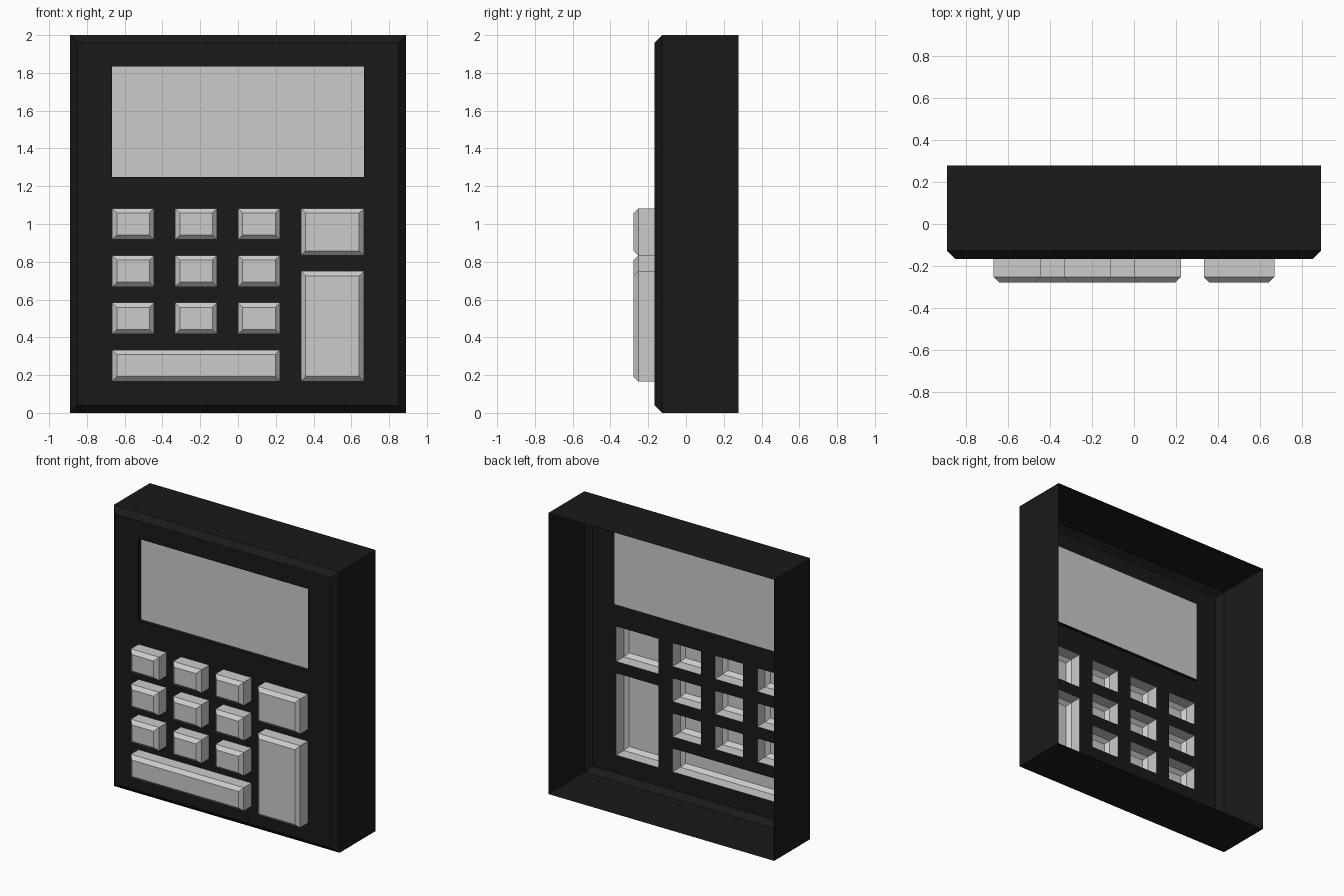
import bpy

if "Cube" in bpy.data.objects:
    bpy.data.objects.remove(bpy.data.objects["Cube"])

U = 1 / 18                      # layout module
FRONT, BACK = -3 * U, 5 * U     # case depth
KEY_FRONT = -5 * U
CHAMFER, KEY_CHAMFER, RECESS = 0.04, 0.025, 0.026

black = bpy.data.materials.new("black_plastic")
black.diffuse_color = (0.01, 0.01, 0.01, 1)
black.use_nodes = True
black.node_tree.nodes["Principled BSDF"].inputs["Base Color"].default_value = black.diffuse_color


def rect(x0, x1, z0, z1):
    return (x0 * U, x1 * U, z0 * U, z1 * U)


class Sheet:
    """Collects faces of a thin open shell."""

    def __init__(self):
        self.verts, self.faces = [], []

    def ring(self, r, y, inset=0):
        x0, x1, z0, z1 = r[0] + inset, r[1] - inset, r[2] + inset, r[3] - inset
        n = len(self.verts)
        self.verts += [(x0, y, z0), (x1, y, z0), (x1, y, z1), (x0, y, z1)]
        return list(range(n, n + 4))

    def bridge(self, a, b):
        for i in range(4):
            j = (i + 1) % 4
            self.faces.append((a[i], a[j], b[j], b[i]))

    def cap(self, r):
        self.faces.append(tuple(r))

    def finish(self, name, mat=None):
        mesh = bpy.data.meshes.new(name)
        mesh.from_pydata(self.verts, [], self.faces)
        obj = bpy.data.objects.new(name, mesh)
        bpy.context.collection.objects.link(obj)
        if mat:
            mesh.materials.append(mat)
        return obj


# Layout of the screen and keys
screen = rect(-12, 12, 22.5, 33)
keys = {f"key_{row}_{col}": rect(-12 + 6 * col, -8 + 6 * col, 16.5 - 4.5 * row, 19.5 - 4.5 * row)
        for row in range(3) for col in range(3)}
keys["wide_key"] = rect(-12, 4, 3, 6)
keys["large_key"] = rect(6, 12, 15, 19.5)
keys["tall_key"] = rect(6, 12, 3, 13.5)
holes = [screen] + list(keys.values())

# Case: open-backed walls with a chamfered front edge
case = Sheet()
outer = rect(-16, 16, 0, 36)
back = case.ring(outer, BACK)
edge = case.ring(outer, FRONT + CHAMFER)
face = case.ring(outer, FRONT, CHAMFER)
case.bridge(back, edge)
case.bridge(edge, face)

# Front panel: grid of cells, left open behind the screen and keys
panel = (outer[0] + CHAMFER, outer[1] - CHAMFER, outer[2] + CHAMFER, outer[3] - CHAMFER)
xs = sorted({round(v, 5) for r in holes + [panel] for v in r[:2]})
zs = sorted({round(v, 5) for r in holes + [panel] for v in r[2:]})
for x0, x1 in zip(xs, xs[1:]):
    for z0, z1 in zip(zs, zs[1:]):
        cx, cz = (x0 + x1) / 2, (z0 + z1) / 2
        if not any(r[0] < cx < r[1] and r[2] < cz < r[3] for r in holes):
            case.cap(case.ring((x0, x1, z0, z1), FRONT))

# Walls of the screen recess
case.bridge(case.ring(screen, FRONT), case.ring(screen, FRONT + RECESS))
case.finish("case", black)

# Screen
display = Sheet()
display.cap(display.ring(screen, FRONT + RECESS))
display.finish("screen")

# Keys: hollow chamfered caps
for name, r in keys.items():
    key = Sheet()
    base = key.ring(r, FRONT)
    shoulder = key.ring(r, KEY_FRONT + KEY_CHAMFER)
    top = key.ring(r, KEY_FRONT, KEY_CHAMFER)
    key.bridge(base, shoulder)
    key.bridge(shoulder, top)
    key.cap(top)
    key.finish(name)
